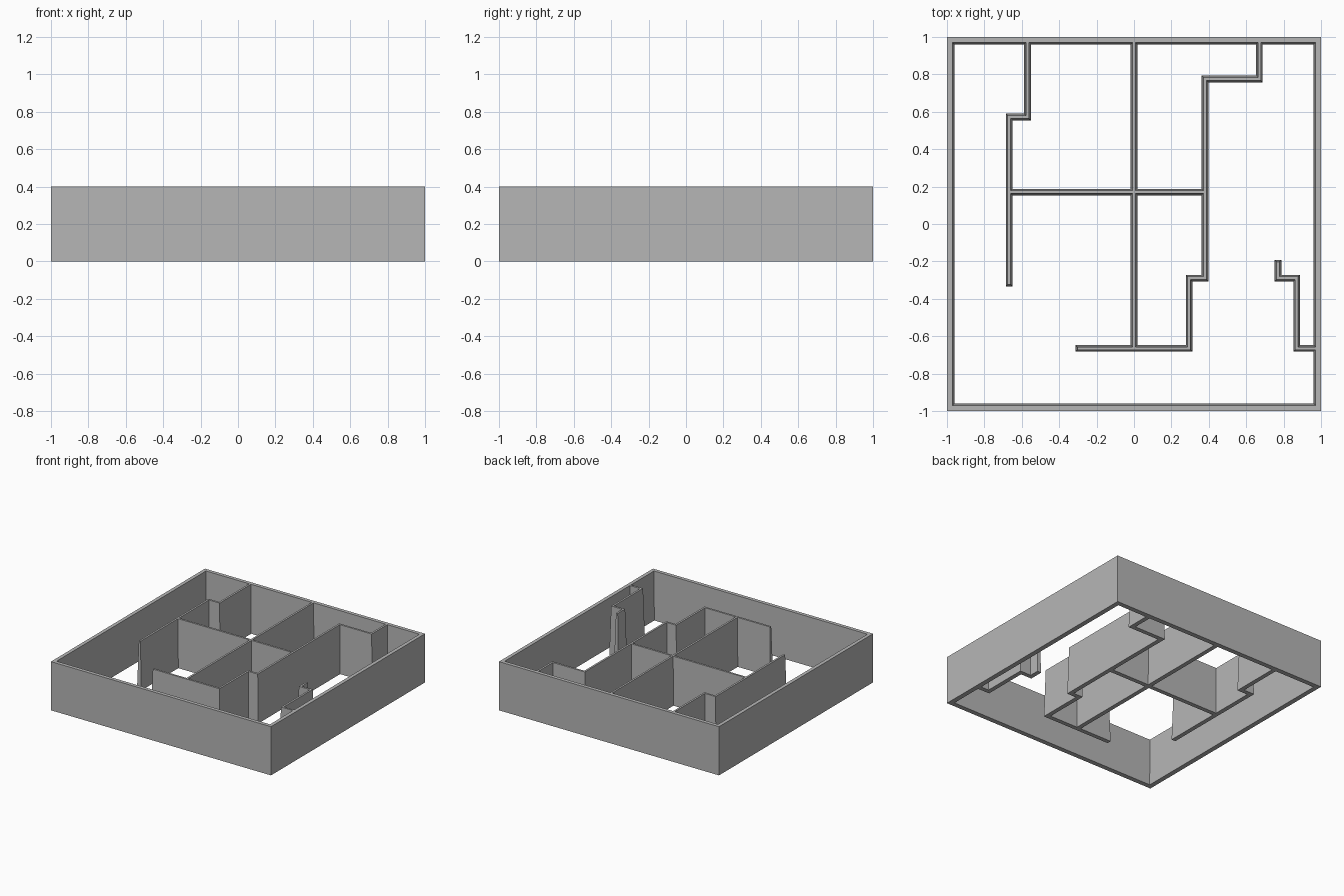
import bpy
import bmesh
from mathutils import Vector

cube = bpy.data.objects.get("Cube")
if cube:
    bpy.data.objects.remove(cube, do_unlink=True)

HEIGHT = 0.4
BASE, TOP = 0.018, 0.008    # half widths of the tapered partitions

grey = bpy.data.materials.new("plain grey")
grey.use_nodes = True
colour = (0.47, 0.47, 0.47, 1)
grey.diffuse_color = colour
grey.node_tree.nodes["Principled BSDF"].inputs["Base Color"].default_value = colour


def finish(name, bm):
    bmesh.ops.recalc_face_normals(bm, faces=bm.faces[:])
    mesh = bpy.data.meshes.new(name)
    bm.to_mesh(mesh)
    bm.free()
    mesh.materials.append(grey)
    obj = bpy.data.objects.new(name, mesh)
    bpy.context.collection.objects.link(obj)


def bridge(bm, a, b, closed=True):
    n = len(a)
    for i in range(n if closed else n - 1):
        j = (i + 1) % n
        bm.faces.new((a[i], a[j], b[j], b[i]))


def partition(name, points):
    """Tapered wall with mitred right-angle corners and sloping ends."""
    bm = bmesh.new()
    pts = [Vector((x, y, 0)) for x, y in points]
    dirs = [(b - a).normalized() for a, b in zip(pts, pts[1:])]
    normals = [Vector((-d.y, d.x, 0)) for d in dirs]
    last = len(pts) - 1

    def rail(half, side, z):
        verts = []
        for i, p in enumerate(pts):
            if i == 0:
                off = normals[0] * side * half - dirs[0] * half
            elif i == last:
                off = normals[-1] * side * half + dirs[-1] * half
            else:
                off = (normals[i - 1] + normals[i]) * side * half
            verts.append(bm.verts.new(p + off + Vector((0, 0, z))))
        return verts

    rails = [rail(BASE, 1, 0), rail(TOP, 1, HEIGHT),
             rail(TOP, -1, HEIGHT), rail(BASE, -1, 0)]
    for k in range(4):
        bridge(bm, rails[k], rails[(k + 1) % 4], closed=False)
    for i in (0, last):
        bm.faces.new([r[i] for r in rails])
    finish(name, bm)


# Outer wall: upright outside, slightly sloped inside, open above and below
bm = bmesh.new()
corners = ((-1, -1), (1, -1), (1, 1), (-1, 1))
loops = [[bm.verts.new((x * s, y * s, z)) for x, y in corners]
         for s, z in ((1, 0), (1, HEIGHT), (0.97, HEIGHT), (0.96, 0))]
for k in range(4):
    bridge(bm, loops[k], loops[(k + 1) % 4])
finish("outer_wall", bm)

# Inner partitions
partition("left_partition", [(0.67, 0.97), (0.67, 0.775), (0.38, 0.775), (0.38, -0.29),
                             (0.295, -0.29), (0.295, -0.665), (-0.295, -0.665)])
partition("right_partition", [(-0.57, 0.97), (-0.57, 0.572), (-0.667, 0.572), (-0.667, -0.315)])
partition("centre_partition", [(0, 0.97), (0, -0.665)])
partition("cross_partition", [(-0.667, 0.17), (0.38, 0.17)])
partition("entry_partition", [(0.97, -0.665), (0.87, -0.665), (0.87, -0.29),
                              (0.77, -0.29), (0.77, -0.21)])
